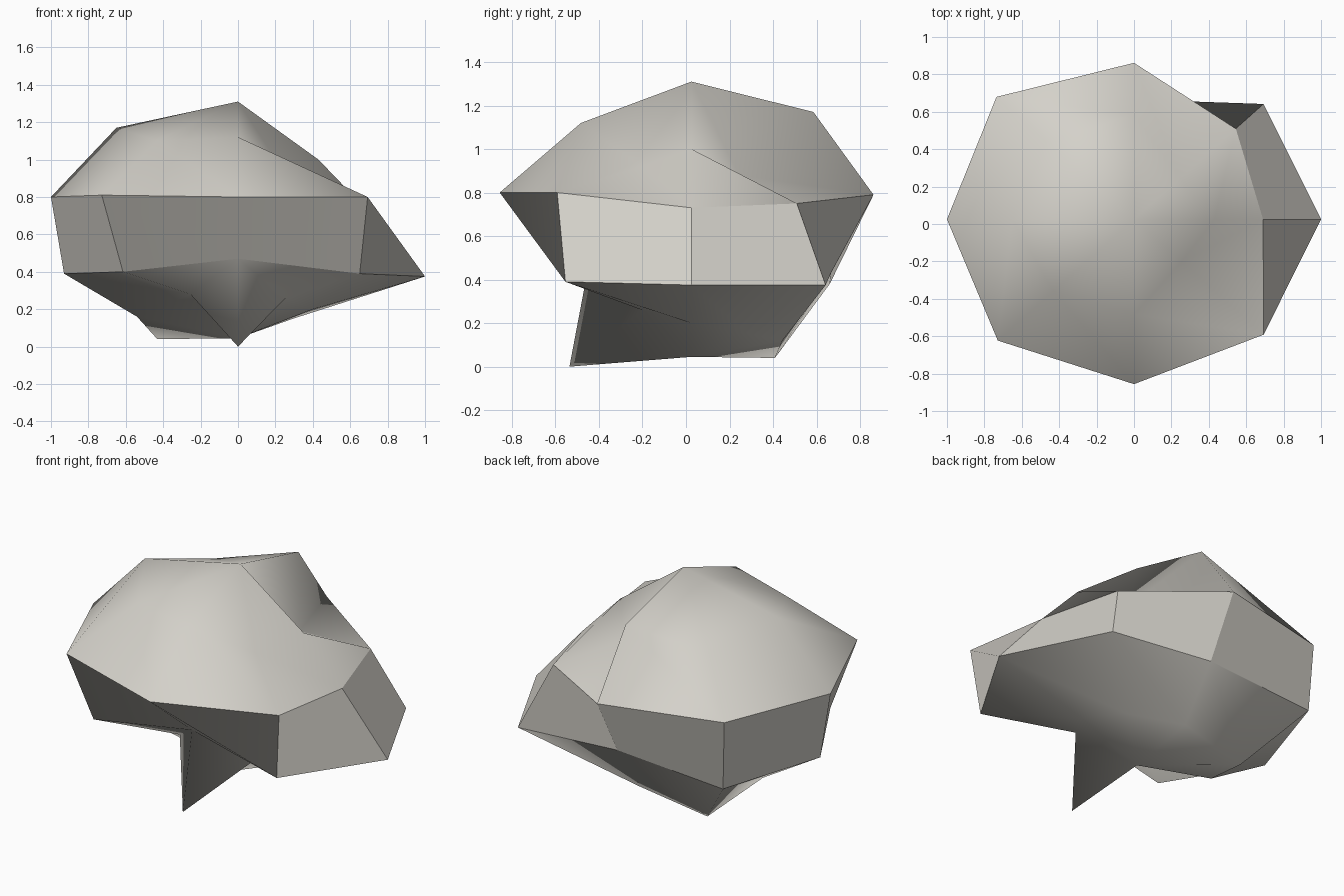
import bpy
import bmesh
from math import cos, sin, radians

# Remove the default cube only
default = bpy.data.objects.get("Cube")
if default:
    bpy.data.objects.remove(default, do_unlink=True)

SIDES = 8
DEPTH = 0.89      # the rock is a little shallower than it is wide
CENTRE_Y = 0.025


def stone_material():
    mat = bpy.data.materials.new("warm_grey_stone")
    colour = (0.66, 0.64, 0.59, 1.0)
    mat.diffuse_color = colour
    mat.use_nodes = True
    shader = next(n for n in mat.node_tree.nodes if n.type == 'BSDF_PRINCIPLED')
    shader.inputs["Base Color"].default_value = colour
    shader.inputs["Roughness"].default_value = 0.9
    return mat


def add_ring(bm, radii, heights):
    """Eight corners around the rock, counted from +x towards +y."""
    ring = []
    for i, (radius, height) in enumerate(zip(radii, heights)):
        angle = radians(i * 360 / SIDES)
        x = radius * cos(angle)
        y = radius * sin(angle) * DEPTH + CENTRE_Y
        ring.append(bm.verts.new((x, y, height)))
    return ring


def panels(upper, lower):
    """Yield the four corners of every panel between two rings."""
    for i in range(SIDES):
        j = (i + 1) % SIDES
        yield upper[i], upper[j], lower[j], lower[i]


def cap(bm, ring, pole, upward):
    for i in range(SIDES):
        a, b = ring[i], ring[(i + 1) % SIDES]
        bm.faces.new((a, b, pole) if upward else (b, a, pole))


bm = bmesh.new()

# Dented crown, wide band edges and the chipped underside
crown = add_ring(bm, (.43, .35, .63, .66, .65, .61, .57, .36),
                 (1.0, .88, 1.17, 1.06, 1.17, 1.1, 1.12, .92))
band_top = add_ring(bm, (.69, .77, .94, 1.04, 1.0, 1.03, .99, .98),
                    (.73, .75, .79, .8, .8, .81, .8, .8))
band_base = add_ring(bm, (1.0, .98, .72, 1.01, .93, .87, .53, .92),
                     (.375, .375, .43, .38, .39, .4, .47, .39))
underside = add_ring(bm, (.4, .42, .47, .61, .54, .36, .63, .36),
                     (.2, .15, .12, .04, .16, .28, 0, .26))
peak = bm.verts.new((0, CENTRE_Y, 1.31))
foot = bm.verts.new((0, CENTRE_Y, .045))

# Crown: slopes split along one diagonal so the dents stay crisp
cap(bm, crown, peak, True)
for a, b, c, d in panels(crown, band_top):
    bm.faces.new((a, d, c))
    bm.faces.new((a, c, b))

# Band of cut faces, and the underside with its hanging spur
for upper, lower in ((band_top, band_base), (band_base, underside)):
    for a, b, c, d in panels(upper, lower):
        bm.faces.new((a, d, c, b))
cap(bm, underside, foot, False)

# Smooth shading, with hard edges around the band and at its corners
for face in bm.faces:
    face.smooth = True
band = set(band_top + band_base)
front_corner = {band_top[6], band_base[6]}
for edge in bm.edges:
    if band.issuperset(edge.verts):
        edge.smooth = front_corner.issuperset(edge.verts)

bmesh.ops.recalc_face_normals(bm, faces=bm.faces[:])
mesh = bpy.data.meshes.new("rock")
bm.to_mesh(mesh)
bm.free()
mesh.materials.append(stone_material())
rock = bpy.data.objects.new("rock", mesh)
bpy.context.scene.collection.objects.link(rock)
